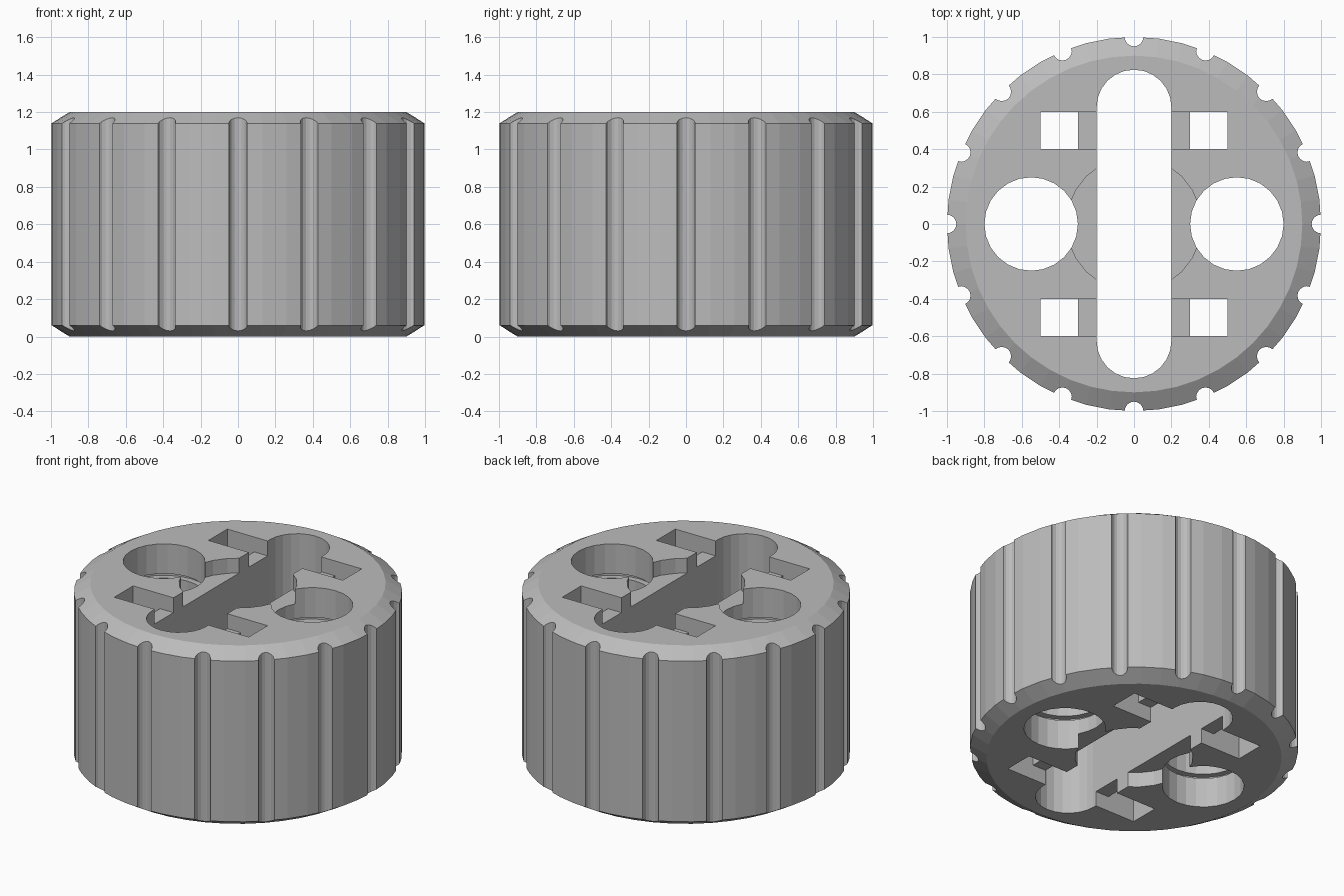
import bpy, bmesh, math

default = bpy.data.objects.get("Cube")
if default:
    bpy.data.objects.remove(default, do_unlink=True)

HEIGHT = 1.2
STEP = 0.1      # depth of the shallow recesses on both faces
GROOVES = 16

grey = bpy.data.materials.new("plain_grey")
grey.use_nodes = True
grey.diffuse_color = (0.5, 0.5, 0.5, 1)
grey.node_tree.nodes["Principled BSDF"].inputs["Base Color"].default_value = grey.diffuse_color


def loft(name, layers):
    """Closed solid from a stack of (outline, z) layers."""
    bm = bmesh.new()
    rings = [[bm.verts.new((x, y, z)) for x, y in outline] for outline, z in layers]
    count = len(rings[0])
    bm.faces.new(rings[0][::-1])
    bm.faces.new(rings[-1])
    for low, high in zip(rings, rings[1:]):
        for i in range(count):
            j = (i + 1) % count
            bm.faces.new((low[i], low[j], high[j], high[i]))
    bmesh.ops.recalc_face_normals(bm, faces=bm.faces)
    mesh = bpy.data.meshes.new(name)
    bm.to_mesh(mesh)
    bm.free()
    obj = bpy.data.objects.new(name, mesh)
    bpy.context.scene.collection.objects.link(obj)
    return obj


def circle(r, x=0, y=0, sides=24):
    return [(x + r * math.cos(math.tau * i / sides), y + r * math.sin(math.tau * i / sides))
            for i in range(sides)]


def rect(x0, x1, y0, y1):
    return [(x0, y0), (x1, y0), (x1, y1), (x0, y1)]


def cut(outline, z0=-0.1, z1=HEIGHT + 0.1):
    """Subtract a vertical prism from the body."""
    cutter = loft("cutter", [(outline, z0), (outline, z1)])
    cutter.hide_render = True
    mod = body.modifiers.new("cut", "BOOLEAN")
    mod.operation = "DIFFERENCE"
    mod.solver = "EXACT"
    mod.object = cutter
    bpy.context.view_layer.update()
    result = bpy.data.meshes.new_from_object(body.evaluated_get(bpy.context.evaluated_depsgraph_get()))
    body.modifiers.clear()
    body.data = result
    bpy.data.objects.remove(cutter, do_unlink=True)


def cut_both_faces(outline, depth):
    cut(outline, -0.1, depth)
    cut(outline, HEIGHT - depth, HEIGHT + 0.1)


# Chamfered drum
rim, cap = circle(1, sides=48), circle(0.9, sides=48)
body = loft("grooved_drum", [(cap, 0), (rim, 0.06), (rim, HEIGHT - 0.06), (cap, HEIGHT)])
body.data.materials.append(grey)

# Grip grooves around the side
for i in range(GROOVES):
    a = math.tau * i / GROOVES
    cut(circle(0.05, math.cos(a), math.sin(a), 16))

# Long rounded slot through the middle
ARC = 12
slot = []
for side in (1, -1):
    for i in range(ARC + 1):
        a = math.pi * i / ARC
        slot.append((side * 0.2 * math.cos(a), side * (0.625 + 0.2 * math.sin(a))))
cut(slot)

# Round holes, each with a thin ring groove near both ends
for side in (1, -1):
    cut(circle(0.25, side * 0.55))
    for z in (0.2, HEIGHT - 0.23):
        cut(circle(0.29, side * 0.55), z, z + 0.03)

# Square holes
for sx in (1, -1):
    for y in (-0.6, 0.4):
        cut(rect(sx * 0.4 - 0.1, sx * 0.4 + 0.1, y, y + 0.2))

# Shallow channels from the slot to the square holes, and the round centre recess
for y in (-0.6, 0.4):
    cut_both_faces(rect(-0.4, 0.4, y, y + 0.2), STEP)
cut_both_faces(circle(0.36), STEP)

# One colour, flat faces
body.data.materials.clear()
body.data.materials.append(grey)
for face in body.data.polygons:
    face.material_index = 0
    face.use_smooth = False
